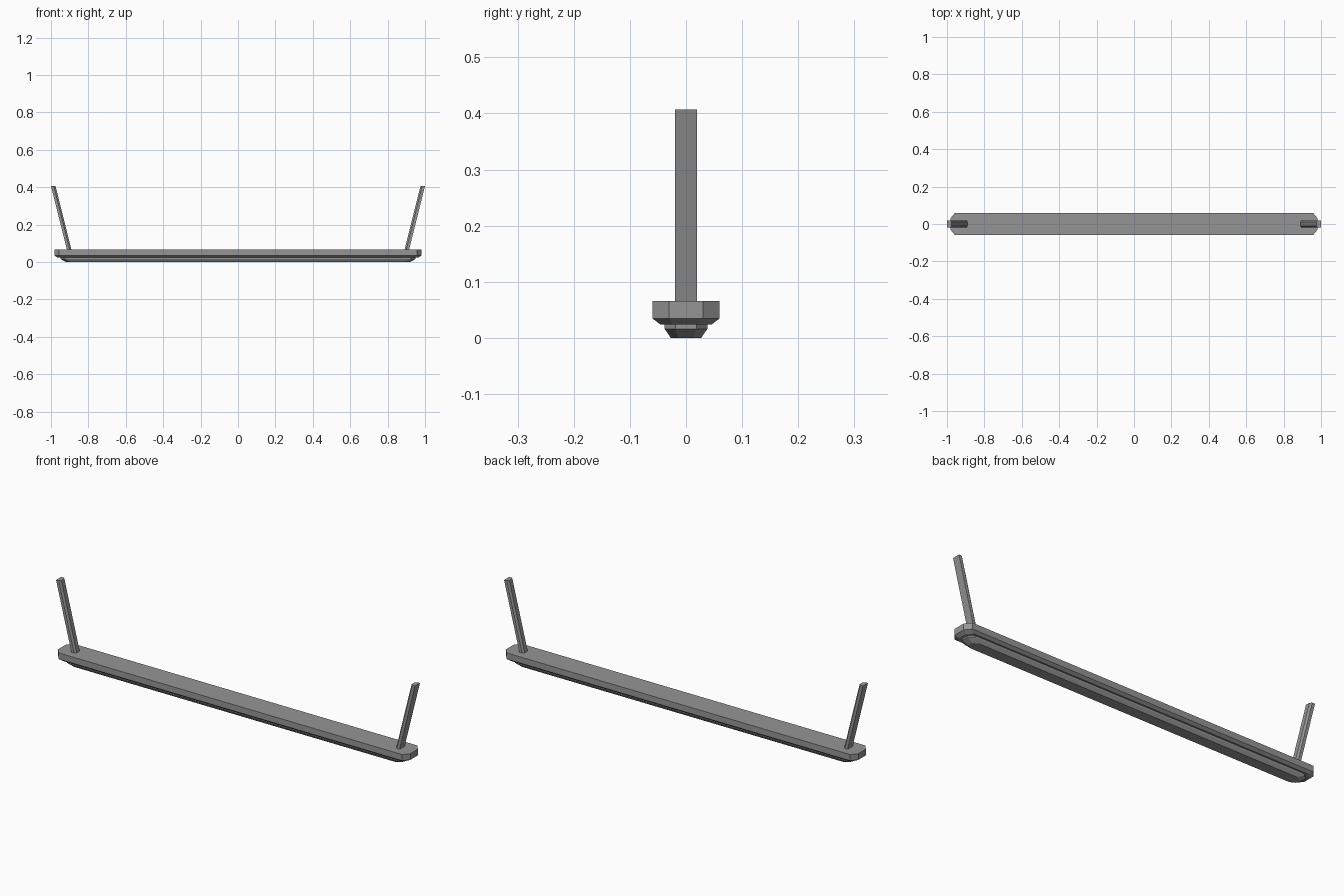
import bpy, bmesh

if "Cube" in bpy.data.objects:
    bpy.data.objects.remove(bpy.data.objects["Cube"], do_unlink=True)

grey = bpy.data.materials.new("mid_grey")
grey.use_nodes = True
colour = (0.3, 0.3, 0.3, 1)
grey.diffuse_color = colour
grey.node_tree.nodes["Principled BSDF"].inputs["Base Color"].default_value = colour


def loft(name, rings):
    """Skin a stack of matching rings and cap both ends."""
    bm = bmesh.new()
    loops = [[bm.verts.new(p) for p in ring] for ring in rings]
    n = len(loops[0])
    for a, b in zip(loops, loops[1:]):
        for i in range(n):
            j = (i + 1) % n
            bm.faces.new((a[i], a[j], b[j], b[i]))
    bm.faces.new(loops[0])
    bm.faces.new(loops[-1])
    bmesh.ops.recalc_face_normals(bm, faces=bm.faces)
    mesh = bpy.data.meshes.new(name)
    bm.to_mesh(mesh)
    bm.free()
    mesh.materials.append(grey)
    obj = bpy.data.objects.new(name, mesh)
    bpy.context.collection.objects.link(obj)
    return obj


def plank_ring(x, y, z):
    """Long outline with chamfered corners."""
    cx, cy = x - 0.025, y * 0.5
    return [(x, -cy, z), (x, cy, z), (cx, y, z), (-cx, y, z),
            (-x, cy, z), (-x, -cy, z), (-cx, -y, z), (cx, -y, z)]


# Plank with stepped, tapered underside
levels = [(0.92, 0.027, 0), (0.95, 0.038, 0.016), (0.95, 0.038, 0.024),
          (0.965, 0.046, 0.024), (0.982, 0.06, 0.035), (0.982, 0.06, 0.066)]
loft("plank", [plank_ring(*level) for level in levels])


def post_ring(side, x, z):
    """Post section with the inner corners chamfered."""
    section = [(0.012, -0.02), (0.012, 0.02), (-0.003, 0.02),
               (-0.012, 0.012), (-0.012, -0.012), (-0.003, -0.02)]
    return [(side * (x + dx), y, z) for dx, y in section]


# Outward leaning posts
for label, side in (("left", 1), ("right", -1)):
    loft(label + "_post", [post_ring(side, 0.9, 0.055), post_ring(side, 0.988, 0.407)])
